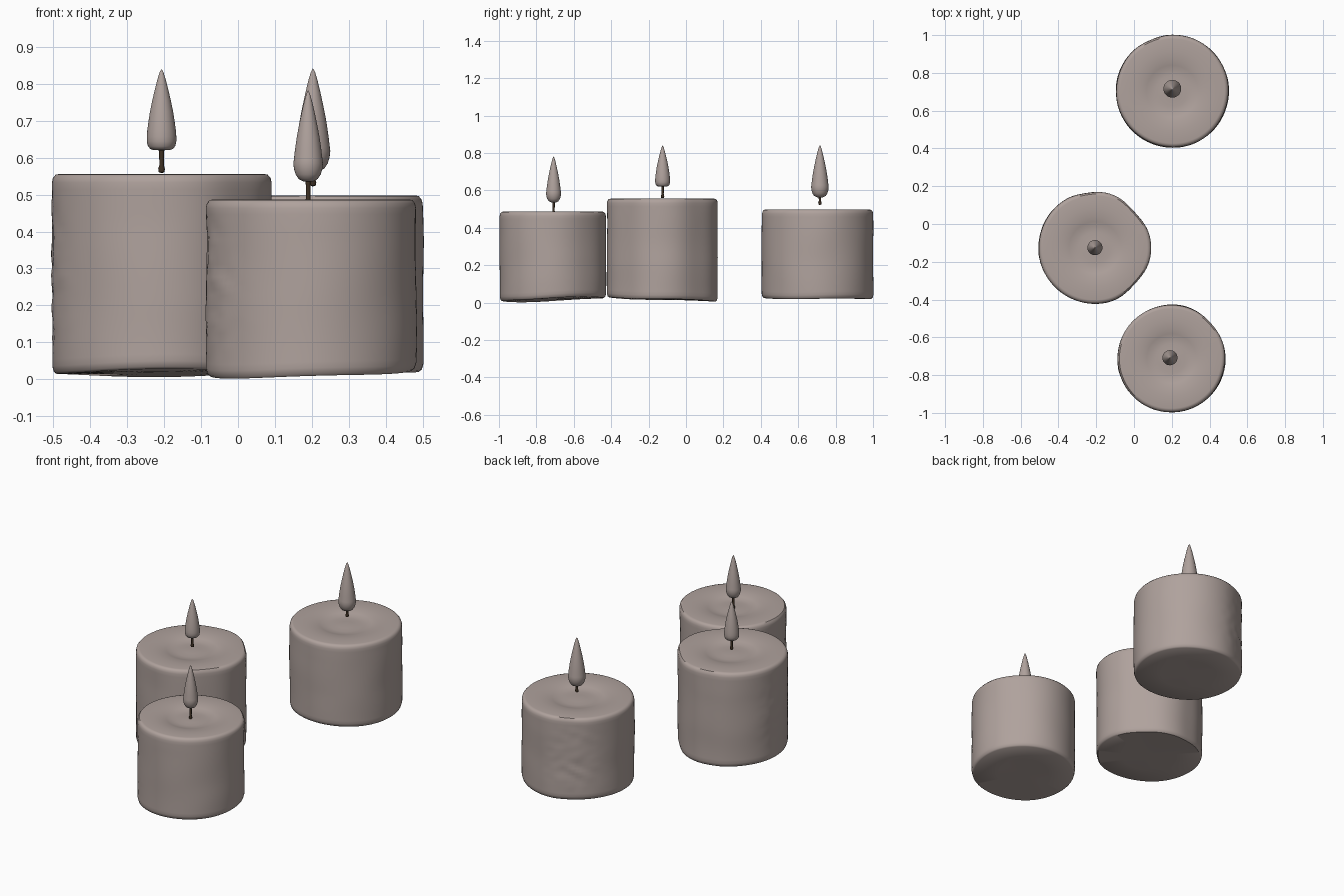
import bpy, bmesh, math
from mathutils import Vector, noise

if "Cube" in bpy.data.objects:
    bpy.data.objects.remove(bpy.data.objects["Cube"])


def material(name, col):
    m = bpy.data.materials.new(name)
    m.diffuse_color = (*col, 1)
    m.use_nodes = True
    m.node_tree.nodes["Principled BSDF"].inputs["Base Color"].default_value = m.diffuse_color
    return m


WAX = material("warm grey wax", (0.43, 0.36, 0.335))
WICK = material("dark brown wick", (0.045, 0.028, 0.016))


def lathe(name, profile, centre, mat, n=96, shape=None, angle=40):
    """Spin (radius, z) points about z; shape(x, y, z) may reshape each point."""
    bm = bmesh.new()
    rings = []
    for r, z in profile:
        pts = [(0, 0, z)] if r == 0 else [
            (r * math.cos(2 * math.pi * i / n), r * math.sin(2 * math.pi * i / n), z)
            for i in range(n)]
        rings.append([bm.verts.new(shape(*p) if shape else p) for p in pts])
    for a, b in zip(rings, rings[1:]):
        for i in range(n):
            j = (i + 1) % n
            if len(a) == 1:
                bm.faces.new((a[0], b[j], b[i]))
            elif len(b) == 1:
                bm.faces.new((a[i], a[j], b[0]))
            else:
                bm.faces.new((a[i], a[j], b[j], b[i]))
    me = bpy.data.meshes.new(name)
    bm.to_mesh(me)
    bm.free()
    me.materials.append(mat)
    ob = bpy.data.objects.new(name, me)
    ob.location = (centre[0], centre[1], 0)
    bpy.context.collection.objects.link(ob)
    bpy.context.view_layer.objects.active = ob
    ob.select_set(True)
    bpy.ops.object.shade_smooth_by_angle(angle=math.radians(angle))
    ob.select_set(False)
    return ob


def ang_bump(a, at, width):
    """Smooth bump around a direction, both in degrees."""
    d = (math.degrees(a) - at + 180) % 360 - 180
    return math.exp(-(d / width) ** 2)


def candle(label, centre, rad, top, base, tilt, flats, rough_dir, wick, flame, flame_r, shoulders):
    # Wax body: rounded foot, wall, rounded rim, shallow melted pool
    prof = [(0, 0), (rad * .5, 0), (rad * .96, 0), (rad * .985, .006), (rad, .022)]
    steps = 26
    prof += [(rad, .022 + (top - .046) * i / steps) for i in range(1, steps + 1)]
    prof += [(rad * .99, top - .011), (rad * .965, top - .002), (rad * .93, top),
             (rad * .7, top - .001), (rad * .55, top - .004), (rad * .46, top - .011),
             (rad * .38, top - .017), (rad * .28, top - .019), (rad * .15, top - .017),
             (0, top - .015)]

    def shape(x, y, z):
        a = math.atan2(y, x)
        rr = math.hypot(x, y) / rad
        edge = min(1, rr) ** 4
        h = z / top
        # gentle hand-poured wobble, flattened sides and a rough patch
        p = Vector((x * 4, y * 4, z * 5))
        off = .004 * noise.noise(p + Vector((centre[0] * 9, centre[1] * 9, 3)))
        for at, width, depth in flats:
            off -= depth * ang_bump(a, at, width)
        off += .005 * ang_bump(a, rough_dir, 22) * noise.noise(p * 5) * math.sin(math.pi * min(1, h))
        s = 1 + off * edge / rad
        # uneven foot fades out towards the rim
        foot = base + tilt[0] * x + tilt[1] * y + .003 * edge * math.sin(3 * a)
        return (x * s, y * s, z + max(0, foot) * (1 - h))

    lathe(label + "_candle_body", prof, centre, WAX, 96, shape)

    # Wick with a small knob at its foot
    w0, w1 = wick
    lathe(label + "_wick", [(0, w0), (.008, w0 + .003), (.009, w0 + .012), (.006, w0 + .022),
                            (.007, w1), (0, w1 + .002)], flame[0], WICK, 12)
    # Teardrop flame
    f0, f1 = flame[1]
    fp = [(0, f0)] + [(r * flame_r, f0 + (f1 - f0) * t) for r, t in shoulders]
    lathe(label + "_flame", fp + [(0, f1)], flame[0], WAX, 32)


upper = [(.97, .24), (.9, .34), (.78, .48), (.62, .62), (.44, .76), (.27, .88), (.12, .965)]
square = [(.5, .002), (.75, .015), (.92, .05), (1, .11), (1, .17)] + upper
rounded = [(.35, .005), (.65, .03), (.85, .08), (.96, .14), (1, .2)] + upper

candle("back", (.203, .703), .298, .498, .022, (-.005, 0), [(115, 14, .004)], 120,
       (.522, .58), ((.203, .716), (.562, .842)), .047, rounded)
candle("middle", (-.207, -.125), .297, .556, .017, (.008, -.03),
       [(42, 20, .016), (-42, 20, .012), (100, 12, .005)], 185,
       (.558, .64), ((-.207, -.125), (.62, .84)), .040, square)
candle("front", (.198, -.712), .284, .487, .017, (.03, .038), [(40, 18, .004)], 200,
       (.468, .56), ((.19, -.708), (.535, .782)), .040, rounded)
